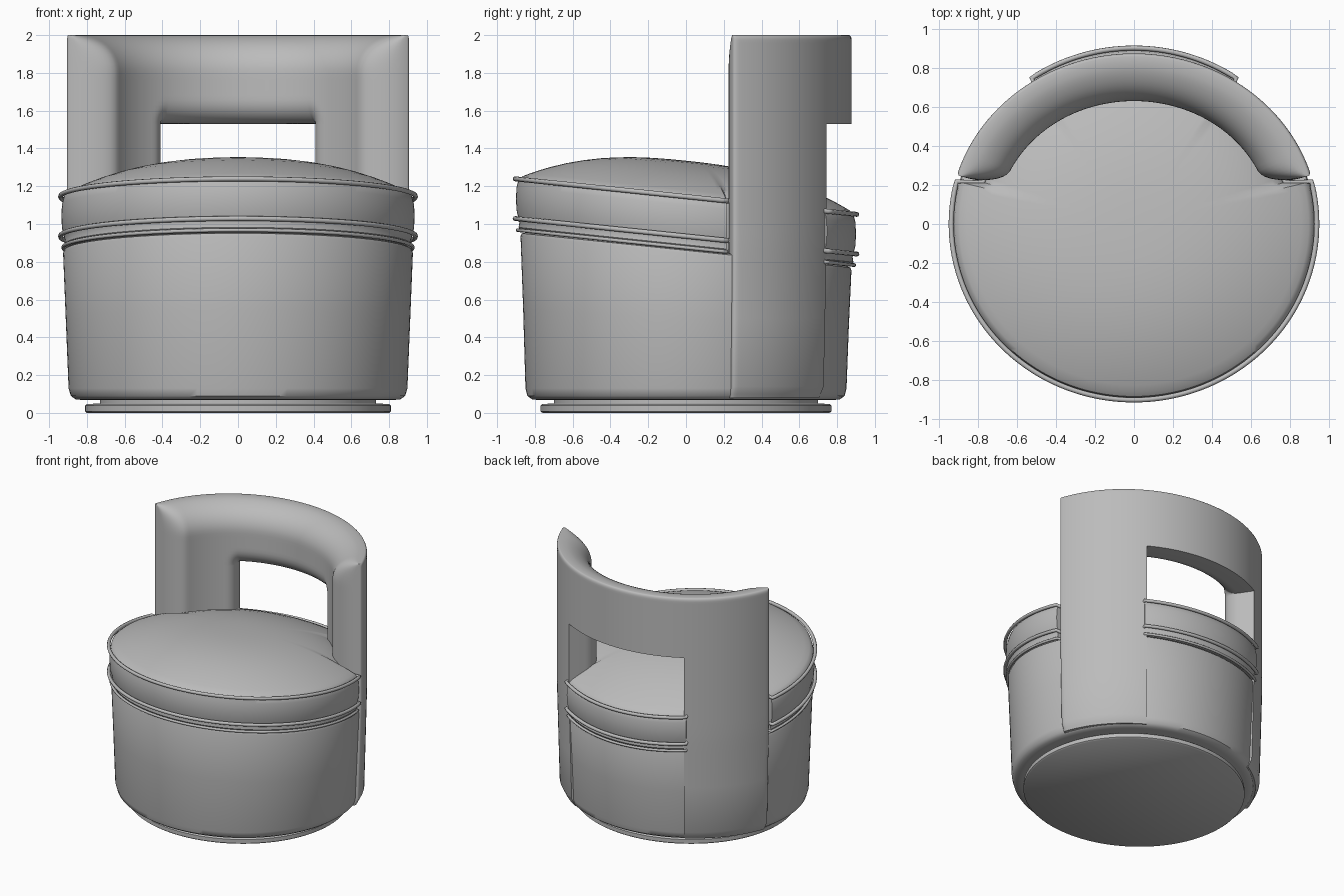
import bpy, bmesh
from math import sin, cos, radians, degrees, hypot, sqrt, atan2

if "Cube" in bpy.data.objects:
    bpy.data.objects.remove(bpy.data.objects["Cube"])

fabric = bpy.data.materials.new("grey_fabric")
fabric.use_nodes = True
GREY = (0.5, 0.5, 0.5, 1)
fabric.diffuse_color = GREY
fabric.node_tree.nodes["Principled BSDF"].inputs["Base Color"].default_value = GREY

TILT = 0.104                 # seat slopes down towards the back
ARM_START, ARM_END = 15.4, 56  # angles covered by each arm, from the side axis
SEAT = (0.935, 0.9)          # cushion half width and half depth


def finish(name, bm, sharp=40):
    bmesh.ops.recalc_face_normals(bm, faces=bm.faces)
    mesh = bpy.data.meshes.new(name)
    bm.to_mesh(mesh)
    bm.free()
    obj = bpy.data.objects.new(name, mesh)
    bpy.context.collection.objects.link(obj)
    mesh.materials.append(fabric)
    bpy.ops.object.select_all(action='DESELECT')
    obj.select_set(True)
    bpy.context.view_layer.objects.active = obj
    bpy.ops.object.shade_smooth_by_angle(angle=radians(sharp))
    return obj


def loft(name, rings):
    """Skin a stack of closed rings and cap both ends."""
    bm = bmesh.new()
    loops = [[bm.verts.new(p) for p in ring] for ring in rings]
    n = len(loops[0])
    for a, b in zip(loops, loops[1:]):
        for i in range(n):
            j = (i + 1) % n
            bm.faces.new((a[i], a[j], b[j], b[i]))
    bm.faces.new(loops[0])
    bm.faces.new(loops[-1])
    return finish(name, bm)


def ellipse(rx, ry, z, tilt=0.0, n=128):
    pts = []
    for i in range(n):
        a = radians(360 * i / n)
        pts.append((rx * cos(a), ry * sin(a), z - tilt * ry * sin(a)))
    return pts


def seat_ring(s, z, n=180):
    """Cushion outline, tucked in where the arms wrap around it."""
    pts = []
    for i in range(n):
        a = radians(360 * i / n)
        side = degrees(atan2(sin(a), abs(cos(a))))
        tuck = 0.14 * s ** 4 if ARM_START < side < ARM_END - 0.5 else 0
        r = s * (1 - tuck)
        y = SEAT[1] * r * sin(a)
        pts.append((SEAT[0] * r * cos(a), y, z - TILT * y))
    return pts


def piping(name, pts, radius):
    curve = bpy.data.curves.new(name, 'CURVE')
    curve.dimensions = '3D'
    curve.bevel_depth = radius
    curve.bevel_resolution = 2
    spline = curve.splines.new('POLY')
    spline.points.add(len(pts) - 1)
    for point, co in zip(spline.points, pts):
        point.co = (*co, 1)
    spline.use_cyclic_u = True
    obj = bpy.data.objects.new(name, curve)
    bpy.context.collection.objects.link(obj)
    curve.materials.append(fabric)


# Swivel plinth
loft("plinth", [ellipse(0.80, 0.76, 0), ellipse(0.81, 0.77, 0.008),
                ellipse(0.81, 0.77, 0.038), ellipse(0.80, 0.76, 0.047),
                ellipse(0.73, 0.70, 0.05), ellipse(0.73, 0.70, 0.08)])

# Upholstered drum
loft("drum_base", [ellipse(0.82, 0.78, 0.068), ellipse(0.86, 0.815, 0.072),
                   ellipse(0.885, 0.84, 0.09), ellipse(0.897, 0.85, 0.13),
                   ellipse(0.912, 0.862, 0.5, TILT / 2),
                   ellipse(0.926, 0.876, 0.845, TILT),
                   ellipse(0.92, 0.87, 0.86, TILT),
                   ellipse(0.89, 0.84, 0.868, TILT)])

# Seat cushion: lower band, side wall, domed top
wall = [(0.92, 0.862), (0.97, 0.868), (0.985, 0.89), (0.98, 0.915), (0.985, 0.935),
        (0.997, 0.98), (1.0, 1.04), (0.997, 1.1), (0.985, 1.145)]
dome = [(s, 1.145 + 0.19 * (1 - s ** 2.5))
        for s in (0.96, 0.92, 0.87, 0.8, 0.7, 0.6, 0.5, 0.4, 0.3, 0.2, 0.1, 0.02)]
loft("seat_cushion", [seat_ring(s, z) for s, z in wall + dome])
piping("upper_piping", seat_ring(1.005, 1.145), 0.013)
piping("lower_piping", seat_ring(1.005, 0.935), 0.013)
piping("band_piping", seat_ring(0.99, 0.875), 0.01)


# Wraparound back: padded shell with an opening between the arms
def puff(d, width, edge):
    """Padding thickness fraction at distance d from an edge."""
    t = min(max(d / width, 0), 1)
    return edge + (1 - edge) * sqrt(1 - (1 - t) ** 2)


def spaced(a, b, n):
    """Values from a to b, packed closely at both ends."""
    return [a + (b - a) * (1 - cos(radians(180 * i / n))) / 2 for i in range(n + 1)]


OPEN_TOP, TOP, BOTTOM = 1.53, 2.0, 0.08
arm = spaced(ARM_START, ARM_END, 28)
angles = arm + spaced(ARM_END, 180 - ARM_END, 30)[1:-1] + [180 - a for a in reversed(arm)]
heights = [BOTTOM, 0.1, 0.14] + spaced(0.5, OPEN_TOP, 20) + spaced(OPEN_TOP, TOP, 26)[1:]


def shell_point(angle, z, inner):
    a = radians(angle)
    side = min(angle, 180 - angle)
    r = 1 / hypot(cos(a) / 0.95, sin(a) / 0.877)
    r *= 0.975 + 0.025 * min(z / 0.9, 1) - 0.03 * max(0.14 - z, 0) / 0.06
    end = radians(side - ARM_START) * 0.93
    gap = hypot(max(radians(ARM_END - side) * 0.9, 0), max(z - OPEN_TOP, 0))
    r -= 0.015 * (1 - puff(min(end, TOP - z), 0.025, 0))
    if inner:
        r -= 0.245 * puff(end, 0.13, 0.2) * puff(TOP - z, 0.2, 0.12) * puff(gap, 0.13, 0.5)
    return (r * cos(a), r * sin(a), z)


bm = bmesh.new()
cells = {(i, j) for i in range(len(angles) - 1) for j in range(len(heights) - 1)
         if heights[j] > OPEN_TOP - 0.001
         or not ARM_END - 0.01 < (angles[i] + angles[i + 1]) / 2 < 180 - ARM_END + 0.01}
verts = {}


def vert(i, j, inner):
    key = (i, j, inner)
    if key not in verts:
        verts[key] = bm.verts.new(shell_point(angles[i], heights[j], inner))
    return verts[key]


for i, j in sorted(cells):
    corners = [(i, j), (i + 1, j), (i + 1, j + 1), (i, j + 1)]
    for inner in (False, True):
        bm.faces.new([vert(*c, inner) for c in corners])
    neighbours = [(i, j - 1), (i + 1, j), (i, j + 1), (i - 1, j)]
    for k, cell in enumerate(neighbours):
        if cell not in cells:
            p, q = corners[k], corners[(k + 1) % 4]
            bm.faces.new((vert(*p, False), vert(*q, False), vert(*q, True), vert(*p, True)))
finish("wraparound_back", bm, 50)
